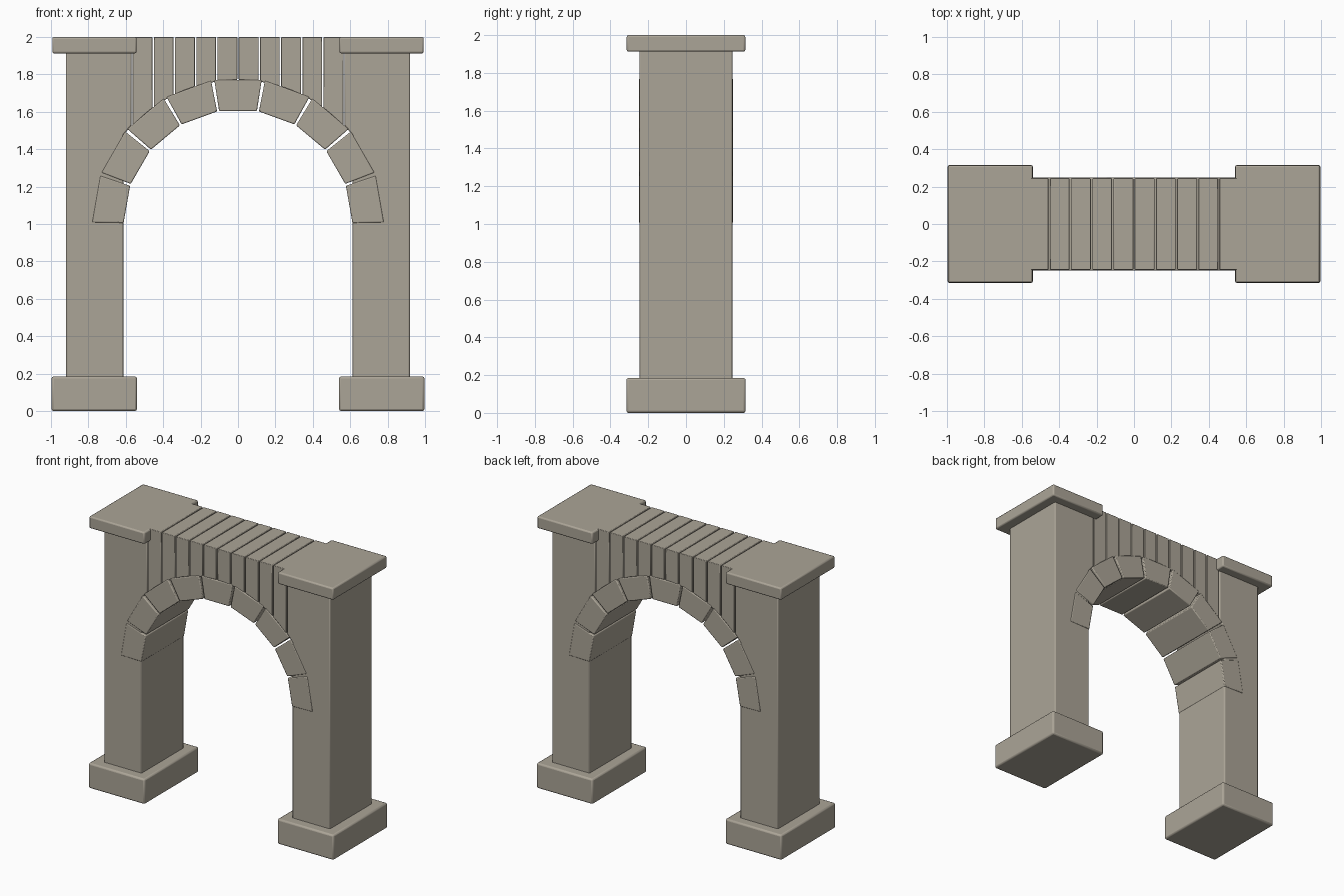
import bpy, bmesh, math

if "Cube" in bpy.data.objects:
    bpy.data.objects.remove(bpy.data.objects["Cube"])

stone = bpy.data.materials.new("warm_grey_stone")
stone.diffuse_color = (0.41, 0.375, 0.31, 1)
stone.use_nodes = True
stone.node_tree.nodes["Principled BSDF"].inputs["Base Color"].default_value = stone.diffuse_color


def prism(name, profile, half_depth, bevel):
    """Extrude an xz profile symmetrically along y and soften its edges."""
    bm = bmesh.new()
    face = bm.faces.new([bm.verts.new((x, -half_depth, z)) for x, z in profile])
    ext = bmesh.ops.extrude_face_region(bm, geom=[face])
    moved = [v for v in ext["geom"] if isinstance(v, bmesh.types.BMVert)]
    bmesh.ops.translate(bm, verts=moved, vec=(0, 2 * half_depth, 0))
    bmesh.ops.recalc_face_normals(bm, faces=bm.faces)
    mesh = bpy.data.meshes.new(name)
    bm.to_mesh(mesh)
    bm.free()
    mesh.materials.append(stone)
    obj = bpy.data.objects.new(name, mesh)
    bpy.context.collection.objects.link(obj)
    mod = obj.modifiers.new("soft_edges", "BEVEL")
    mod.width = bevel
    mod.segments = 2
    mod.limit_method = 'ANGLE'
    mod.angle_limit = math.radians(30)
    bpy.ops.object.select_all(action='DESELECT')
    bpy.context.view_layer.objects.active = obj
    obj.select_set(True)
    bpy.ops.object.shade_smooth_by_angle(angle=math.radians(30))
    return obj


def rect(x0, x1, z0, z1):
    return [(x0, z0), (x1, z0), (x1, z1), (x0, z1)]


SPRING = 1.0           # height of the arch centre
R_IN, R_OUT = 0.612, 0.78

# Piers with base and cap; the pier steps inwards above the arch ring
pier = [(0.92, 0.17), (0.92, 1.93), (0.57, 1.93), (0.57, 1.525),
        (0.613, 1.475), (0.613, 0.17)]
for side, s in (("left", -1), ("right", 1)):
    def flip(p):
        return [(s * x, z) for x, z in p]
    prism(side + "_base", flip(rect(0.54, 0.997, 0.0, 0.185)), 0.316, 0.012)
    prism(side + "_pier", flip(pier), 0.245, 0.008)
    prism(side + "_cap", flip(rect(0.542, 0.993, 1.912, 2.0)), 0.314, 0.01)

# Nine wedge stones forming the arch ring
for i in range(9):
    mid = math.radians(10 + 20 * i)
    h_in, h_out = math.radians(9.5), math.radians(9.35)
    pts = [(R_IN, -h_in), (R_OUT, -h_out), (R_OUT, h_out), (R_IN, h_in)]
    prism("arch_stone", [(r * math.cos(mid + a), SPRING + r * math.sin(mid + a))
                         for r, a in pts], 0.249, 0.006)

# Ten upright stones filling the space above the arch
PITCH, GAP = 0.1135, 0.008
for i in range(10):
    x0 = (i - 5) * PITCH + GAP / 2
    x1 = x0 + PITCH - GAP
    bottom = [(x, SPRING + math.sqrt(0.77 ** 2 - x * x))
              for x in (x0, (x0 + x1) / 2, x1)]
    prism("infill_stone", bottom + [(x1, 2.0), (x0, 2.0)], 0.245, 0.004)
